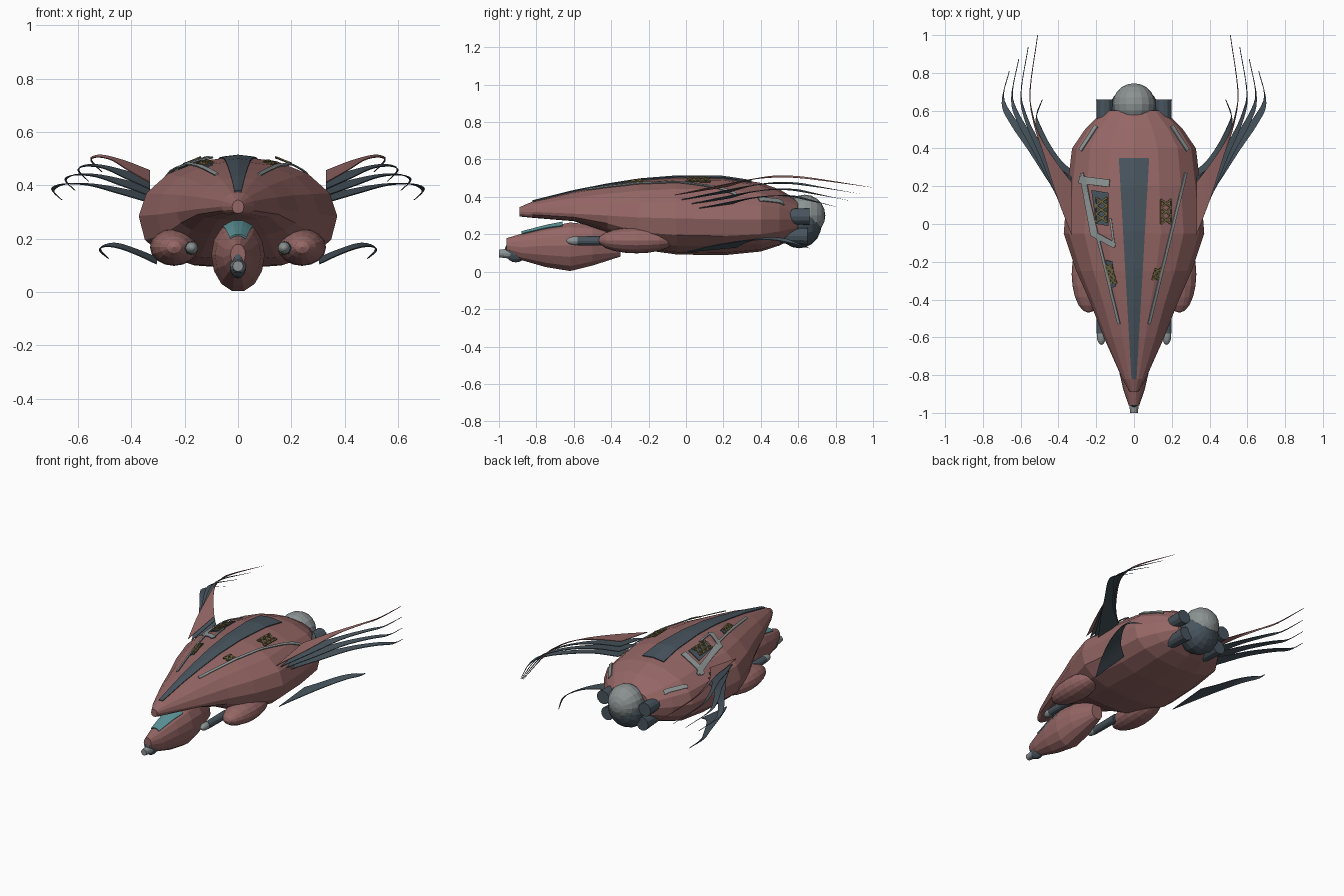
import bpy, bmesh, math
from mathutils import Vector, Matrix
from mathutils.bvhtree import BVHTree

cube = bpy.data.objects.get("Cube")
if cube:
    bpy.data.objects.remove(cube)


def material(name, r, g, b):
    m = bpy.data.materials.new(name)
    m.use_nodes = True
    m.diffuse_color = (r, g, b, 1)
    m.node_tree.nodes["Principled BSDF"].inputs["Base Color"].default_value = (r, g, b, 1)
    return m


PINK = material("dusty red", 0.30, 0.135, 0.13)
SLATE = material("dark slate", 0.065, 0.09, 0.112)
GRAY = material("pale gray", 0.26, 0.29, 0.29)
TEAL = material("teal glass", 0.11, 0.30, 0.32)
OLIVE = material("olive brass", 0.16, 0.13, 0.05)


def finish(name, bm, mat, thickness=0):
    bmesh.ops.recalc_face_normals(bm, faces=bm.faces)
    me = bpy.data.meshes.new(name)
    bm.to_mesh(me)
    bm.free()
    me.materials.append(mat)
    ob = bpy.data.objects.new(name, me)
    bpy.context.collection.objects.link(ob)
    if thickness:
        mod = ob.modifiers.new("thickness", 'SOLIDIFY')
        mod.thickness = thickness
        mod.offset = 0
    return ob


def curve_power(v, p):
    return math.copysign(abs(v) ** p, v)


def loft(name, stations, mat, sides=16, belly=0.8):
    """Body from stations of (y, half width, middle z, top z, bottom z)."""
    bm = bmesh.new()
    rings = []
    for y, w, mid, top, bottom in stations:
        ring = []
        for i in range(sides):
            a = 2 * math.pi * i / sides
            c, s = math.cos(a), math.sin(a)
            p = 1 if s >= 0 else belly
            z = mid + curve_power(s, p) * (top - mid if s > 0 else mid - bottom)
            ring.append(bm.verts.new((w * curve_power(c, p), y, z)))
        rings.append(ring)
    for a, b in zip(rings, rings[1:]):
        for i in range(sides):
            j = (i + 1) % sides
            bm.faces.new((a[i], a[j], b[j], b[i]))
    bm.faces.new(rings[0])
    bm.faces.new(rings[-1])
    tree = BVHTree.FromBMesh(bm)
    return finish(name, bm, mat), tree


def ball(name, centre, radii, mat):
    bm = bmesh.new()
    bmesh.ops.create_uvsphere(bm, u_segments=16, v_segments=10, radius=1)
    bmesh.ops.transform(bm, verts=bm.verts, matrix=Matrix.Translation(centre)
                        @ Matrix.Diagonal((*radii, 1)) @ Matrix.Rotation(math.pi / 2, 4, 'X'))
    return finish(name, bm, mat)


def tube(name, x, z, y0, y1, r0, r1, mat):
    bm = bmesh.new()
    bmesh.ops.create_cone(bm, cap_ends=True, segments=12, radius1=r1, radius2=r0, depth=y1 - y0)
    bmesh.ops.transform(bm, verts=bm.verts, matrix=Matrix.Translation((x, (y0 + y1) / 2, z))
                        @ Matrix.Rotation(math.pi / 2, 4, 'X'))
    return finish(name, bm, mat)


def plate(name, tree, corners, mat, lift=0.005, across=4, along=10):
    """Thin plate draped on a body; corners run front-left, front-right, back-right, back-left."""
    a, b, c, d = [Vector((*p, 1)) for p in corners]
    bm = bmesh.new()
    rows = []
    for j in range(along + 1):
        l, r = a.lerp(d, j / along), b.lerp(c, j / along)
        row = []
        for i in range(across + 1):
            p = l.lerp(r, i / across)
            hit = tree.ray_cast(p, Vector((0, 0, -1)))[0]
            row.append(bm.verts.new((p.x, p.y, hit.z + lift if hit else 0.4)))
        rows.append(row)
    for r, s in zip(rows, rows[1:]):
        for i in range(across):
            bm.faces.new((r[i], r[i + 1], s[i + 1], s[i]))
    return finish(name, bm, mat, 0.006)


def strip(name, tree, start, end, width, mat, lift=0.008, along=8):
    a, b = Vector(start), Vector(end)
    n = (b - a).normalized().orthogonal() * width / 2
    return plate(name, tree, (a - n, a + n, b + n, b - n), mat, lift, 1, along)


def lattice(name, tree, x, y, w, h, cells, slant=0):
    """Crossed bars in a column of cells."""
    step = h / cells
    for k in range(cells):
        y0, y1 = y - h / 2 + k * step, y - h / 2 + (k + 1) * step
        x0, x1 = x + slant * (y0 - y), x + slant * (y1 - y)
        for s in (-1, 1):
            strip(name + "_cross", tree, (x0 - s * w / 2, y0), (x1 + s * w / 2, y1), 0.01, OLIVE, 0.016, 2)
    for s in (-1, 1):
        strip(name + "_side", tree, (x + s * w / 2 - slant * h / 2, y - h / 2),
              (x + s * w / 2 + slant * h / 2, y + h / 2), 0.006, OLIVE, 0.016, 3)


def smooth_path(pts, steps=4):
    p = [Vector(q) for q in pts]
    p = [2 * p[0] - p[1]] + p + [2 * p[-1] - p[-2]]
    out = []
    for a, b, c, d in zip(p, p[1:], p[2:], p[3:]):
        for k in range(steps):
            t = k / steps
            out.append(0.5 * (2 * b + (c - a) * t + (2 * a - 5 * b + 4 * c - d) * t ** 2
                              + (3 * b - a - 3 * c + d) * t ** 3))
    return out + [p[-2]]


def blade(name, lead, trail, side, mat):
    bm = bmesh.new()
    rows = [[bm.verts.new((side * p.x, p.y, p.z)) for p in (a, b)]
            for a, b in zip(smooth_path(lead), smooth_path(trail))]
    for r, s in zip(rows, rows[1:]):
        bm.faces.new((r[0], r[1], s[1], s[0]))
    bmesh.ops.remove_doubles(bm, verts=bm.verts, dist=0.0005)
    return finish(name, bm, mat, 0.004)


# Main hull and cockpit pod
hull, hull_tree = loft("hull", [
    (-.89, .022, .32, .345, .295), (-.82, .062, .32, .375, .288), (-.6, .16, .31, .43, .27),
    (-.42, .23, .30, .465, .21), (-.25, .305, .29, .492, .12), (-.05, .372, .285, .508, .092),
    (.2, .352, .28, .506, .088), (.4, .328, .28, .475, .108), (.5, .26, .28, .44, .14),
    (.6, .16, .28, .38, .19)], PINK)
pod, pod_tree = loft("cockpit_pod", [
    (-.96, .028, .14, .18, .10), (-.88, .056, .13, .205, .06), (-.75, .086, .14, .24, .022),
    (-.62, .1, .14, .266, 0), (-.5, .09, .14, .255, .03), (-.35, .04, .12, .2, .08)], PINK, 14, 1)
plate("windscreen", pod_tree, ((-.03, -.88), (.03, -.88), (.055, -.66), (-.055, -.66)), TEAL, .01, 6, 6)
ball("nose_collar", (0, -.91, .11), (.033, .06, .06), SLATE)
tube("nose_tip", 0, .097, -1, -.88, .02, .035, GRAY)

# Spine stripe
plate("spine_stripe", hull_tree, ((-.013, -.82), (.013, -.82), (.08, .35), (-.08, .35)), SLATE, .004, 6, 30)

# Tail engine
ball("engine_collar", (0, .605, .255), (.132, .12, .13), SLATE)
ball("engine_dome", (0, .635, .3), (.112, .11, .112), GRAY)

# Blades: highest and lowest of the upper fan, and the single lower blade
TOP_LEAD = [(.33, -.06, .41), (.41, .15, .455), (.475, .36, .495), (.53, .53, .505), (.55, .7, .49), (.51, 1, .45)]
TOP_TRAIL = [(.33, .22, .455), (.42, .34, .49), (.5, .47, .512), (.54, .6, .51), (.55, .72, .495), (.51, 1, .45)]
LOW_LEAD = [(.33, .05, .335), (.45, .22, .37), (.56, .39, .4), (.655, .53, .405), (.7, .64, .385), (.66, .81, .345)]
LOW_TRAIL = [(.33, .25, .365), (.45, .34, .39), (.55, .46, .405), (.645, .58, .405), (.69, .68, .38), (.66, .81, .345)]
FIN_LEAD = [(.305, 0, .105), (.38, .14, .14), (.45, .3, .165), (.5, .45, .17), (.52, .55, .155), (.485, .66, .125)]
FIN_TRAIL = [(.305, .27, .13), (.38, .33, .16), (.45, .43, .182), (.495, .52, .178), (.515, .58, .16), (.485, .66, .125)]


def blend(a, b, t):
    return [Vector(p).lerp(Vector(q), t) for p, q in zip(a, b)]


for side, word in ((1, "left"), (-1, "right")):
    for k in range(4):
        blade(f"{word}_upper_blade_{k + 1}", blend(TOP_LEAD, LOW_LEAD, k / 3),
              blend(TOP_TRAIL, LOW_TRAIL, k / 3), side, SLATE if k else PINK)
    blade(word + "_lower_blade", FIN_LEAD, FIN_TRAIL, side, SLATE)

    # Side pods with guns
    ball(word + "_side_pod", (side * .24, -.265, .168), (.09, .205, .07), PINK)
    tube(word + "_gun_barrel", side * .175, .165, -.58, -.38, .024, .026, SLATE)
    ball(word + "_gun_tip", (side * .173, -.59, .165), (.024, .05, .024), GRAY)

    # Thrusters
    tube(word + "_upper_thruster", side * .155, .295, .48, .66, .04, .045, SLATE)
    tube(word + "_lower_thruster", side * .13, .19, .47, .65, .035, .045, SLATE)

    # Deck rails
    strip(word + "_rail", hull_tree, (side * .08, -.53), (side * .275, .27), .014, GRAY, .012, 16)
    strip(word + "_tail_rail", hull_tree, (side * .285, .39), (side * .2, .52), .018, GRAY, .012, 6)

# Deck hatches and lattices
lattice("left_lattice", hull_tree, .17, .065, .055, .13, 3)
lattice("left_small_lattice", hull_tree, .12, -.265, .03, .06, 2, .3)
plate("hatch_panel", hull_tree, ((-.2, 0), (-.135, -.01), (-.135, .165), (-.225, .18)), SLATE, .008)
lattice("hatch_lattice", hull_tree, -.172, .075, .06, .13, 3)
plate("small_hatch_panel", hull_tree, ((-.125, -.34), (-.095, -.33), (-.115, -.2), (-.15, -.19)), SLATE, .01)
lattice("small_hatch_lattice", hull_tree, -.122, -.265, .03, .1, 3, -.3)
for a, b, w in (((-.29, .235), (-.13, .215), .04), ((-.265, .22), (-.215, -.06), .03),
                ((-.22, -.05), (-.1, -.115), .03), ((-.105, -.12), (-.125, .03), .012)):
    strip("hatch_frame", hull_tree, a, b, w, GRAY, .012)
